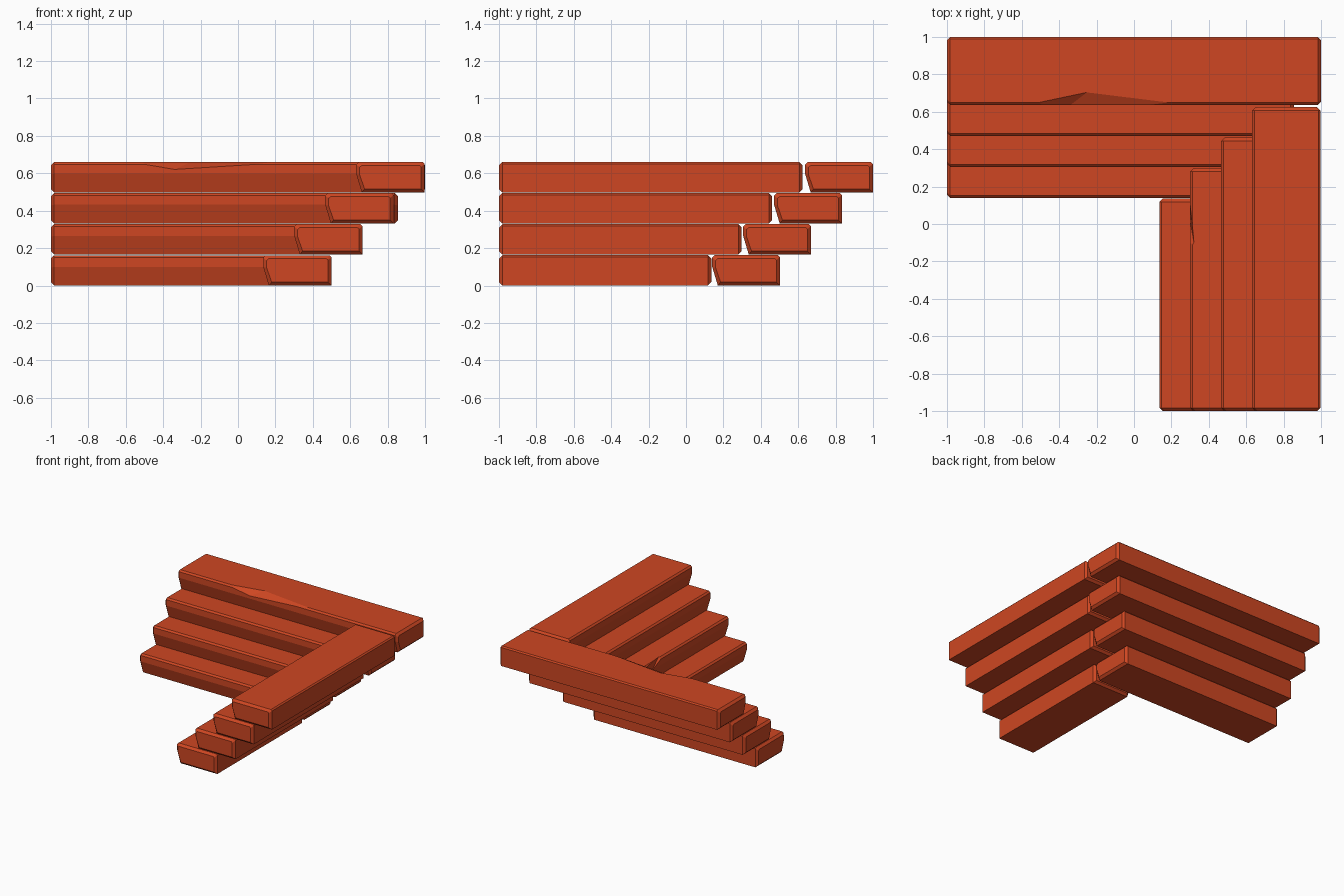
import bpy, bmesh
from mathutils import Vector

cube = bpy.data.objects.get("Cube")
if cube:
    bpy.data.objects.remove(cube, do_unlink=True)

mat = bpy.data.materials.new("brick_red")
mat.use_nodes = True
colour = (0.62, 0.062, 0.016, 1)
mat.diffuse_color = colour
mat.node_tree.nodes["Principled BSDF"].inputs["Base Color"].default_value = colour

PITCH, HEIGHT, BEVEL = 0.166, 0.162, 0.018


def add_object(name, bm):
    bmesh.ops.recalc_face_normals(bm, faces=bm.faces)
    mesh = bpy.data.meshes.new(name)
    bm.to_mesh(mesh)
    bm.free()
    mesh.materials.append(mat)
    obj = bpy.data.objects.new(name, mesh)
    bpy.context.collection.objects.link(obj)
    return obj


def step_block(name, axis, start, end, inner, outer, z):
    """Long block with an undercut inner side and chamfered ends."""
    section = [(inner + 0.03, 0), (outer, 0), (outer, HEIGHT - 0.01),
               (outer - 0.01, HEIGHT), (inner + 0.013, HEIGHT),
               (inner, HEIGHT - 0.013), (inner, 0.1)]
    mid_u, mid_v = (inner + outer) / 2, HEIGHT / 2
    su = 1 - 2 * BEVEL / (outer - inner)
    sv = 1 - 2 * BEVEL / HEIGHT
    rings = [(start, su, sv), (start + BEVEL, 1, 1), (end - BEVEL, 1, 1), (end, su, sv)]
    bm = bmesh.new()
    loops = []
    for along, a, b in rings:
        loop = []
        for u, v in section:
            p, q = mid_u + (u - mid_u) * a, z + mid_v + (v - mid_v) * b
            loop.append(bm.verts.new((along, p, q) if axis == "x" else (p, along, q)))
        loops.append(loop)
    n = len(section)
    for lo, hi in zip(loops, loops[1:]):
        for i in range(n):
            j = (i + 1) % n
            bm.faces.new((lo[i], lo[j], hi[j], hi[i]))
    bm.faces.new(loops[0])
    bm.faces.new(loops[-1])
    return add_object(name, bm)


def chip(obj, points):
    """Knock a faceted chip out of a block with a convex cutter."""
    bm = bmesh.new()
    for p in points:
        bm.verts.new(p)
    bmesh.ops.convex_hull(bm, input=bm.verts)
    cutter = add_object("chip_cutter", bm)
    cutter.hide_render = True
    mod = obj.modifiers.new("chip", "BOOLEAN")
    mod.operation, mod.solver, mod.object = "DIFFERENCE", "EXACT", cutter
    graph = bpy.context.evaluated_depsgraph_get()
    mesh = bpy.data.meshes.new_from_object(obj.evaluated_get(graph))
    obj.modifiers.clear()
    obj.data = mesh
    bpy.data.objects.remove(cutter, do_unlink=True)


# Four corner steps, each a back block and a left block
back, left = [], []
for i, back_end in enumerate((0.5, 0.665, 0.855, 1.0)):
    z, shift = i * PITCH, i * 0.1655
    back.append(step_block(f"back_step_{i + 1}", "x", -1, back_end,
                           0.14 + shift, 0.502 + shift, z))
    left.append(step_block(f"left_step_{i + 1}", "y", -1, 0.135 + i * 0.163,
                           0.135 + shift, 0.5 + shift, z))

# Large chip on the top back step
top = 3 * PITCH + HEIGHT
edge = 0.14 + 3 * 0.1655
a, b = Vector((-0.57, edge, top)), Vector((0.29, edge, top))
out = Vector((0, -0.08, 0.08))
chip(back[3], [a, b, a + out, b + out,
               (-0.25, 0.705, top + 0.001), (-0.34, edge - 0.001, 0.62)])

# Small chip on the second left step
top = PITCH + HEIGHT
edge = 0.135 + 0.1655
a, b = Vector((edge, -0.13, top)), Vector((edge, 0.12, top))
out = Vector((-0.05, 0, 0.05))
chip(left[1], [a, b, a + out, b + out,
               (edge + 0.02, -0.1, top + 0.001), (edge - 0.001, 0.02, top - 0.07)])
